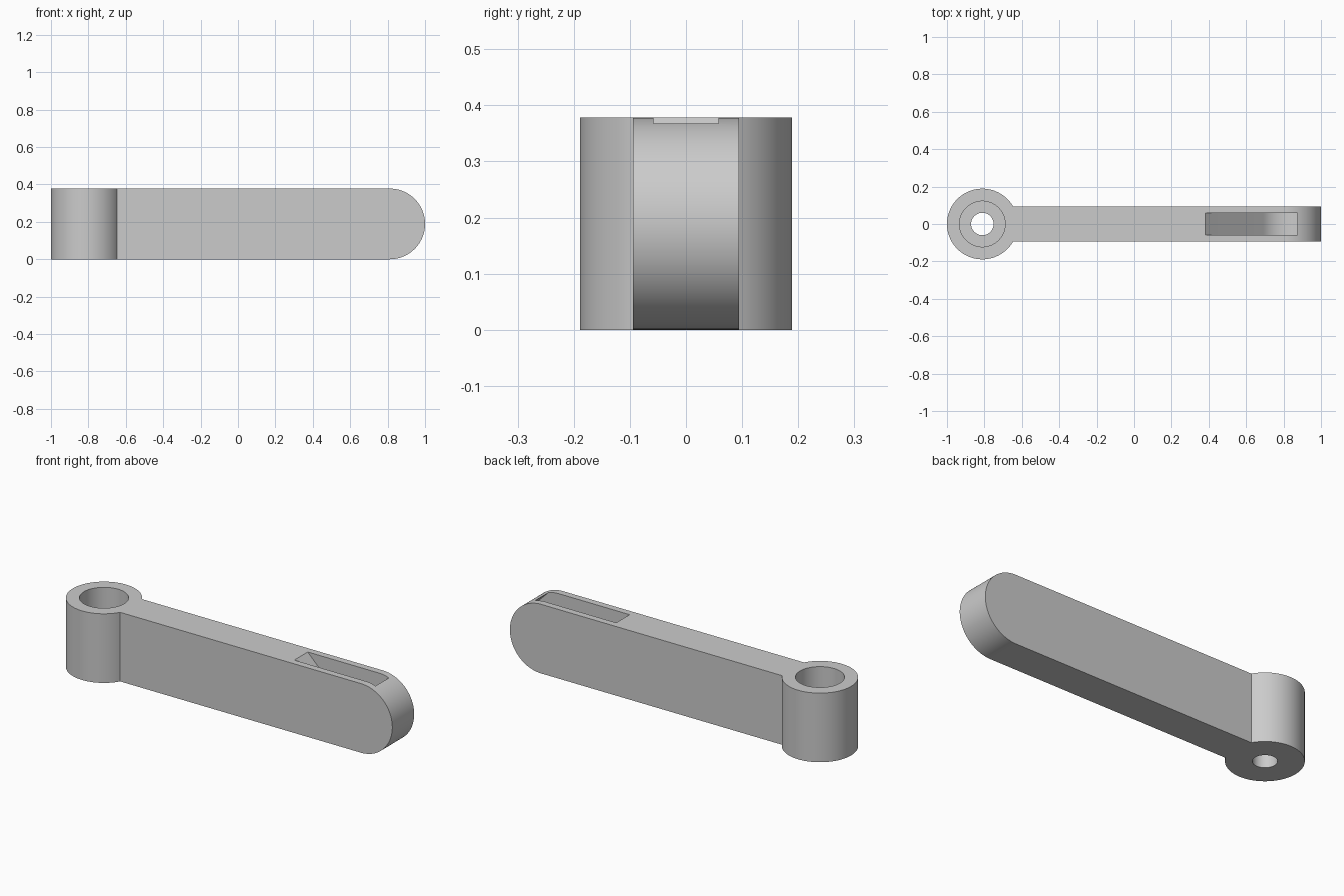
import bpy
import bmesh
from math import sin, cos, pi, radians
from mathutils import Vector

if "Cube" in bpy.data.objects:
    bpy.data.objects.remove(bpy.data.objects["Cube"], do_unlink=True)

HEIGHT = 0.378
R = HEIGHT / 2           # boss radius and rounded tip radius
END = 1 - R              # distance of both round centres from the middle

grey = bpy.data.materials.new("plain grey")
grey.use_nodes = True
grey.diffuse_color = (0.6, 0.6, 0.6, 1)
grey.node_tree.nodes["Principled BSDF"].inputs["Base Color"].default_value = (0.6, 0.6, 0.6, 1)


def arc(cx, cy, r, start, stop, steps):
    """Points along an arc, angles in degrees."""
    angles = [radians(start + (stop - start) * i / steps) for i in range(steps + 1)]
    return [(cx + r * cos(a), cy + r * sin(a)) for a in angles]


def extrude(name, outline, low, high, along_y=False):
    """Extrude a closed outline along z, or an x-z outline along y."""
    bm = bmesh.new()
    place = (lambda u, v, d: (u, d, v)) if along_y else (lambda u, v, d: (u, v, d))
    face = bm.faces.new([bm.verts.new(place(u, v, low)) for u, v in outline])
    new = bmesh.ops.extrude_face_region(bm, geom=[face])["geom"]
    offset = Vector(place(0, 0, high - low))
    bmesh.ops.translate(bm, vec=offset, verts=[g for g in new if isinstance(g, bmesh.types.BMVert)])
    bmesh.ops.recalc_face_normals(bm, faces=bm.faces)
    mesh = bpy.data.meshes.new(name)
    bm.to_mesh(mesh)
    bm.free()
    mesh.materials.append(grey)
    obj = bpy.data.objects.new(name, mesh)
    bpy.context.collection.objects.link(obj)
    return obj


def cylinder(name, r, low, high):
    return extrude(name, arc(-END, 0, r, 0, 360, 96)[:-1], low, high)


def combine(target, tool, operation):
    """Apply a boolean and remove the tool."""
    mod = target.modifiers.new(tool.name, "BOOLEAN")
    mod.object, mod.operation, mod.solver = tool, operation, "EXACT"
    bpy.context.view_layer.objects.active = target
    bpy.ops.object.modifier_apply(modifier=mod.name)
    bpy.data.objects.remove(tool, do_unlink=True)


# Flat arm with a half-round tip
arm_outline = [(-END, HEIGHT), (-END, 0)] + arc(END, R, R, -90, 90, 48)
arm = extrude("lever_arm", arm_outline, -R / 2, R / 2, along_y=True)

# Round boss at the pivot end
combine(arm, cylinder("pivot_boss", R, 0, HEIGHT), "UNION")

# Stepped bore: wide from above, narrow through the floor
combine(arm, cylinder("wide_bore", 0.122, 0.1, HEIGHT + 0.1), "DIFFERENCE")
combine(arm, cylinder("bolt_hole", 0.06, -0.1, HEIGHT), "DIFFERENCE")

# Slanted round-bottomed pocket that opens on the top near the tip
slot = arc(END, R, 0.17, -135, 45, 48)
rise = 0.45
slot += [(slot[-1][0] - rise, slot[-1][1] + rise), (slot[0][0] - rise, slot[0][1] + rise)]
combine(arm, extrude("slanted_pocket", slot, -0.058, 0.058, along_y=True), "DIFFERENCE")

# Smooth curves, keep the edges crisp
bpy.ops.object.select_all(action="DESELECT")
arm.select_set(True)
bpy.context.view_layer.objects.active = arm
bpy.ops.object.shade_smooth_by_angle(angle=radians(25))
